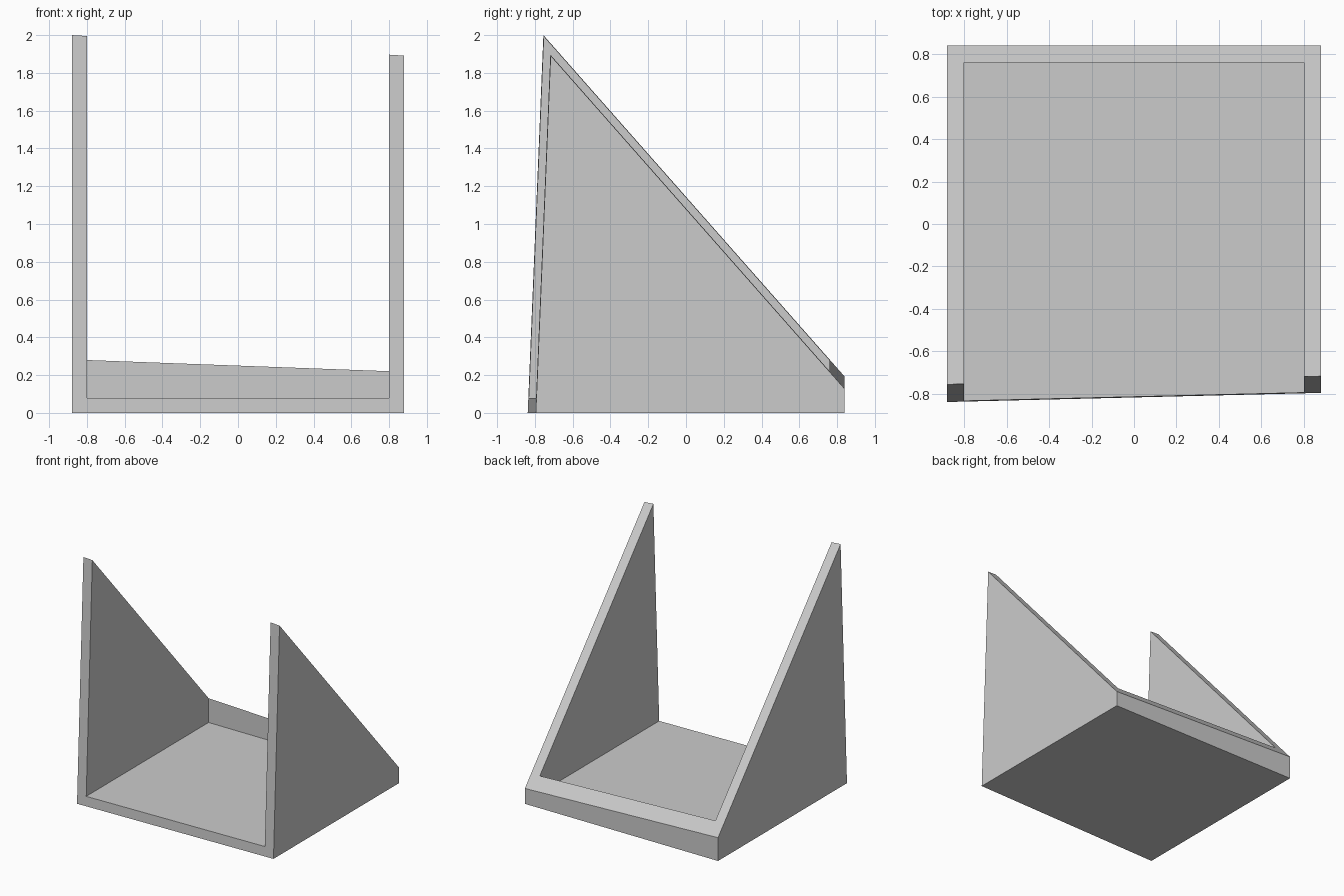
import bpy, bmesh
from mathutils import Vector

if "Cube" in bpy.data.objects:
    bpy.data.objects.remove(bpy.data.objects["Cube"])

WALL = 0.08
HALF_X, BACK_Y, FRONT_Y, HEIGHT = 0.88, 0.84, -1.1, 2.2

bm = bmesh.new()

# Deep rectangular tray, longer and taller than needed
bmesh.ops.create_cube(bm, size=1)
for v in bm.verts:
    v.co = (v.co.x * 2 * HALF_X,
            BACK_Y if v.co.y > 0 else FRONT_Y,
            HEIGHT if v.co.z > 0 else 0)
bm.normal_update()
top = max(bm.faces, key=lambda f: f.calc_center_median().z)
bmesh.ops.inset_region(bm, faces=[top], thickness=WALL, use_even_offset=True)
floor = bmesh.ops.extrude_discrete_faces(bm, faces=[top])["faces"][0]
for v in floor.verts:
    v.co.z = WALL


def slice_off(a, b, c, outward):
    """Cut along the plane through a, b, c, drop the outward side, cap the rim."""
    a, b, c = Vector(a), Vector(b), Vector(c)
    n = (b - a).cross(c - a).normalized()
    if n.dot(Vector(outward)) < 0:
        n = -n
    cut = bmesh.ops.bisect_plane(bm, geom=bm.verts[:] + bm.edges[:] + bm.faces[:],
                                 plane_co=a, plane_no=n, clear_outer=True)
    rim = [e for e in cut["geom_cut"] if isinstance(e, bmesh.types.BMEdge)]
    bmesh.ops.edgeloop_fill(bm, edges=rim)


# Open, slightly leaning front
slice_off((-HALF_X, -0.838, 0), (HALF_X, -0.795, 0), (-HALF_X, -0.755, 2), (0, -1, 0))
# Steep sloping top, a little lower on the right
slice_off((-HALF_X, -0.755, 2), (-HALF_X, 0.84, 0.192), (HALF_X, 0.84, 0.127), (0, 0, 1))

bmesh.ops.recalc_face_normals(bm, faces=bm.faces[:])
mesh = bpy.data.meshes.new("sloped_tray")
bm.to_mesh(mesh)
bm.free()

grey = bpy.data.materials.new("light grey")
grey.diffuse_color = (0.6, 0.6, 0.6, 1)
grey.use_nodes = True
grey.node_tree.nodes["Principled BSDF"].inputs["Base Color"].default_value = grey.diffuse_color
mesh.materials.append(grey)
tray = bpy.data.objects.new("sloped_tray", mesh)
bpy.context.collection.objects.link(tray)
